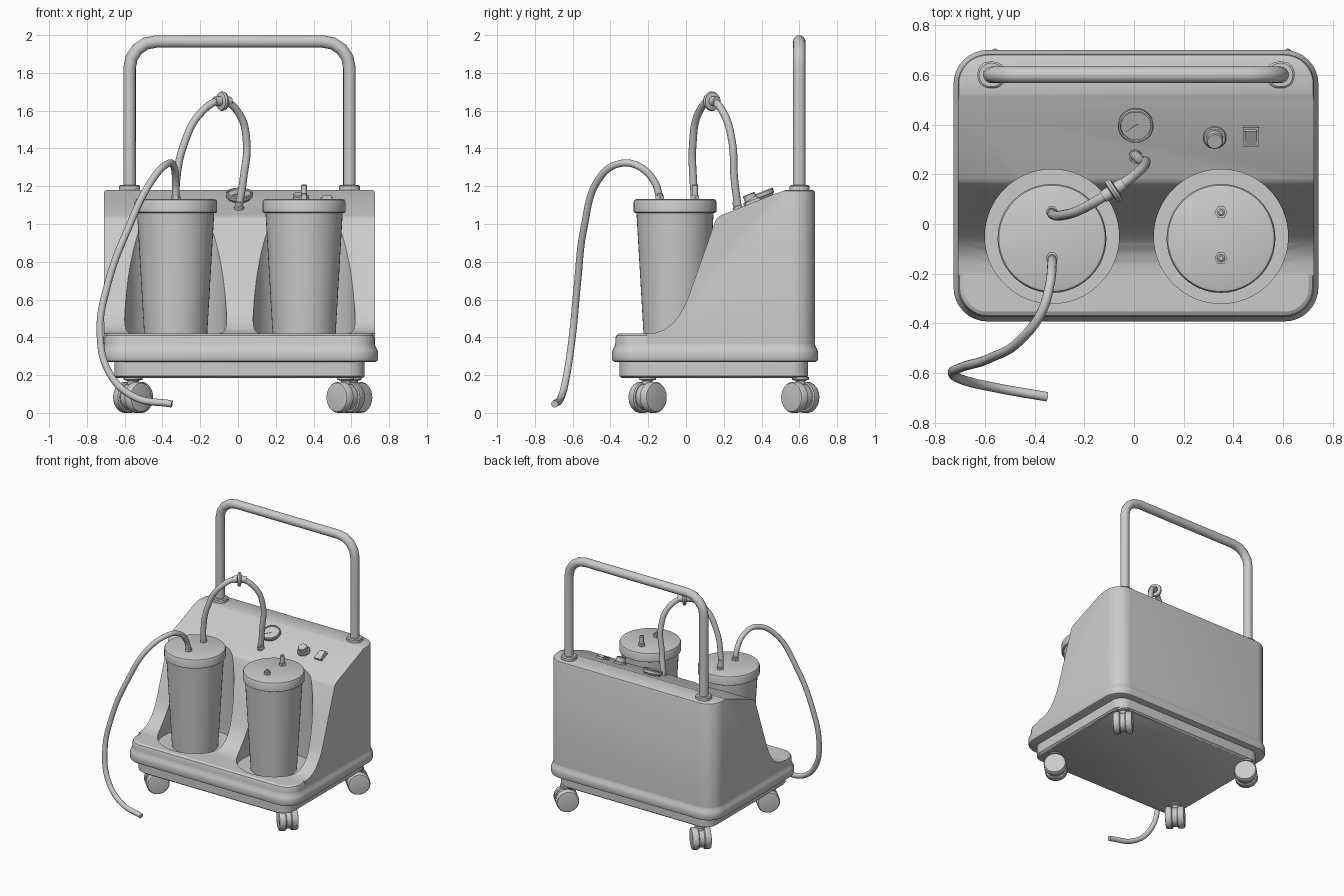
import bpy, bmesh, math
from mathutils import Vector, Matrix

if "Cube" in bpy.data.objects:
    bpy.data.objects.remove(bpy.data.objects["Cube"])

CX = 0.008                      # body centre in x
TILT = math.radians(21.5)       # control panel slope


def circle(r, z, n=48):
    return [(r * math.cos(2 * math.pi * i / n), r * math.sin(2 * math.pi * i / n), z) for i in range(n)]


def rrect(x0, x1, y0, y1, z, r, seg=8):
    pts = []
    for k, (x, y) in enumerate([(x1 - r, y1 - r), (x0 + r, y1 - r), (x0 + r, y0 + r), (x1 - r, y0 + r)]):
        for i in range(seg + 1):
            a = math.pi / 2 * (k + i / seg)
            pts.append((x + r * math.cos(a), y + r * math.sin(a), z))
    return pts


def smooth(ob, angle=35):
    bpy.ops.object.select_all(action='DESELECT')
    ob.select_set(True)
    bpy.context.view_layer.objects.active = ob
    bpy.ops.object.shade_smooth_by_angle(angle=math.radians(angle))


def loft(name, rings, mat=None, shade=True):
    bm = bmesh.new()
    vs = [[bm.verts.new(p) for p in ring] for ring in rings]
    n = len(vs[0])
    for a, b in zip(vs, vs[1:]):
        for i in range(n):
            bm.faces.new((a[i], a[(i + 1) % n], b[(i + 1) % n], b[i]))
    bm.faces.new(vs[0][::-1])
    bm.faces.new(vs[-1])
    bmesh.ops.recalc_face_normals(bm, faces=bm.faces)
    me = bpy.data.meshes.new(name)
    bm.to_mesh(me)
    bm.free()
    ob = bpy.data.objects.new(name, me)
    bpy.context.collection.objects.link(ob)
    if mat:
        me.transform(mat)
    if shade:
        smooth(ob)
    return ob


def lathe(name, prof, loc=(0, 0, 0), rot=None, n=48):
    mat = Matrix.Translation(loc) @ (rot or Matrix.Identity(4))
    return loft(name, [circle(r, z, n) for r, z in prof], mat)


def boolean(ob, cutter, op):
    m = ob.modifiers.new('cut', 'BOOLEAN')
    m.object, m.operation, m.solver = cutter, op, 'EXACT'
    bpy.context.view_layer.objects.active = ob
    bpy.ops.object.modifier_apply(modifier=m.name)


def tube(name, pts, r, kind='BEZIER', res=10, bev=4):
    cu = bpy.data.curves.new(name, 'CURVE')
    cu.dimensions, cu.bevel_depth, cu.bevel_resolution = '3D', r, bev
    cu.use_fill_caps, cu.resolution_u = True, res
    sp = cu.splines.new(kind)
    if kind == 'BEZIER':
        sp.bezier_points.add(len(pts) - 1)
        for b, p in zip(sp.bezier_points, pts):
            b.co = p
            b.handle_left_type = b.handle_right_type = 'AUTO'
    else:
        sp.points.add(len(pts) - 1)
        for b, p in zip(sp.points, pts):
            b.co = (*p, 1)
    ob = bpy.data.objects.new(name, cu)
    bpy.context.collection.objects.link(ob)
    bpy.ops.object.select_all(action='DESELECT')
    ob.select_set(True)
    bpy.context.view_layer.objects.active = ob
    bpy.ops.object.convert(target='MESH')
    smooth(bpy.context.object, 50)


def plan(d, z):                 # body outline grown by d
    return rrect(CX - .717 - d, CX + .717 + d, -.375 - d, .683 + d, z, .12 + d)


# Base tray with flared bumper, and the plinth below it
tray = loft('base_tray', [plan(d, z) for d, z in [
    (0, .27), (.012, .275), (.017, .287), (.017, .32), (.012, .335), (.003, .35),
    (-.001, .37), (-.001, .395), (-.007, .411), (-.022, .42)]], shade=False)
loft('plinth', [rrect(CX - .663 + d, CX + .663 - d, -.352 + d, .647 - d, z, .09)
                for d, z in [(.012, .185), (0, .195), (0, .29)]])

# Upper housing: rounded block intersected with the side profile
body = loft('housing', [plan(d, z) for d, z in [(0, .3), (0, 1.165), (-.004, 1.175), (-.014, 1.18)]], shade=False)
side = [(-.21, .3), (-.21, .419), (-.16, .424), (-.115, .44), (-.075, .47), (-.04, .51), (-.01, .56), (.015, .62),
        (.155, 1.015), (.165, 1.032), (.185, 1.046), (.47, 1.16), (.51, 1.173), (.55, 1.19), (.8, 1.19), (.8, .3)]
cutter = loft('profile', [[(x, y, z - .001 * (z < .31)) for y, z in side] for x in (-1, 1)], shade=False)
boolean(body, cutter, 'INTERSECT')
bpy.data.objects.remove(cutter)

JARS = (-.33, .35)
for x in JARS:                  # round wells for the canisters
    well = lathe('well', [(.27, .365), (.27, 1.5)], (x, -.05, 0), n=64)
    for ob in (body, tray):
        boolean(ob, well, 'DIFFERENCE')
    bpy.data.objects.remove(well)
for ob in (body, tray):
    smooth(ob, 30)

# Canisters with lids and hose ports
for side_name, x in zip(('left', 'right'), JARS):
    lathe(side_name + '_canister', [(.155, .36), (.164, .366), (.205, 1.07)], (x, -.058, 0))
    lathe(side_name + '_lid', [(.21, 1.058), (.219, 1.063), (.219, 1.118), (.214, 1.128), (.204, 1.132)], (x, -.058, 0))
    for port, y, h in (('rear', .047, .08), ('front', -.138, .035)):
        lathe(f'{side_name}_{port}_port_nut', [(.026, 1.125), (.026, 1.15)], (x, y, 0), n=6)
        lathe(f'{side_name}_{port}_port', [(.016, 1.14), (.016, 1.125 + h), (.009, 1.13 + h), (.009, 1.11 + h)],
              (x, y, 0), n=16)

# Push handle and its collars
HX, HZ, R = .582, 1.966, .14
arc = [(HX - R + R * math.cos(a), .6, HZ - R + R * math.sin(a)) for a in [math.pi / 8 * i for i in range(5)]]
path = [(HX, .6, 1.17)] + arc
path += [(-x, y, z) for x, y, z in path[::-1]]
tube('push_handle', [(x + CX, y, z) for x, y, z in path], .033, 'POLY', bev=6)
for s in (-1, 1):
    loft('handle_collar', [rrect(CX + s * HX - .055 + d, CX + s * HX + .055 - d, .547 + d, .653 - d, z, .045)
                           for d, z in [(0, 1.16), (0, 1.2), (.006, 1.206)]])

# Control panel: gauge, knob, rocker switch, hose inlet
rot = Matrix.Rotation(TILT, 4, 'X')


def panel(y):
    return 1.046 + (y - .185) * .4


lathe('gauge', [(.05, -.01), (.07, .012), (.072, .03), (.068, .036), (.062, .036), (.06, .028)],
      (.007, .405, panel(.405)), rot)
loft('gauge_needle', [rrect(-.003, .003, -.01, .045, z, .002, 2) for z in (.027, .031)],
     Matrix.Translation((.007, .405, panel(.405))) @ rot @ Matrix.Rotation(2.2, 4, 'Z'))
lathe('knob_base', [(.046, -.01), (.046, .012), (.042, .016)], (.325, .35, panel(.35)), rot)
lathe('knob', [(.034, .01), (.034, .045), (.03, .05)], (.325, .35, panel(.35)), rot, 24)
sw = Matrix.Translation((.47, .355, panel(.355))) @ rot
loft('switch_frame', [rrect(-.032, .032, -.042, .042, z, .004, 2) for z in (-.01, .014)], sw)
loft('switch_rocker', [rrect(-.024, .024, -.034, .034, z, .003, 2) for z in (0, .022)],
     sw @ Matrix.Rotation(.2, 4, 'X'))
lathe('hose_inlet', [(.026, -.01), (.026, .012), (.018, .016), (.018, .04)], (.005, .275, panel(.275)), rot, 20)

# Hoses and inline filter
tube('vacuum_hose', [(-.33, .045, 1.15), (-.325, .038, 1.24), (-.29, .035, 1.41), (-.2, .065, 1.585),
                     (-.085, .135, 1.65), (.005, .2, 1.585), (.046, .245, 1.43), (.03, .255, 1.25),
                     (.005, .275, 1.09)], .02)
tube('suction_hose', [(-.33, -.14, 1.14), (-.33, -.165, 1.22), (-.34, -.25, 1.305), (-.37, -.35, 1.32),
                      (-.45, -.46, 1.24), (-.58, -.54, .98), (-.69, -.575, .68), (-.73, -.6, .42),
                      (-.68, -.63, .21), (-.55, -.66, .085), (-.35, -.695, .047)], .019)
q = Vector((.205, .135, 0)).to_track_quat('Z', 'Y').to_matrix().to_4x4()
lathe('hose_filter', [(.024, -.05), (.026, -.015), (.048, -.011), (.052, 0), (.048, .011), (.026, .015), (.024, .05)],
      (-.083, .136, 1.65), q, 32)

# Twin-wheel casters, swivelled diagonally
for name, x, y, deg in (('front_left', -.56, -.203, -45), ('front_right', .57, -.203, 45),
                        ('back_left', -.55, .605, 45), ('back_right', .61, .605, -45)):
    axle = Matrix.Rotation(math.radians(deg), 4, 'Z') @ Matrix.Rotation(math.pi / 2, 4, 'Y')
    for s in (-1, 1):
        lathe(name + '_wheel', [(.076, s * .018), (.082, s * .024), (.082, s * .058), (.076, s * .067), (.06, s * .07)],
              (x, y, .082), axle, 32)
    lathe(name + '_hood', [(.07, -.02), (.07, .02)], (x, y, .084), axle, 32)
    lathe(name + '_stem', [(.026, .09), (.026, .17), (.045, .176), (.045, .19)], (x, y, 0), n=20)
